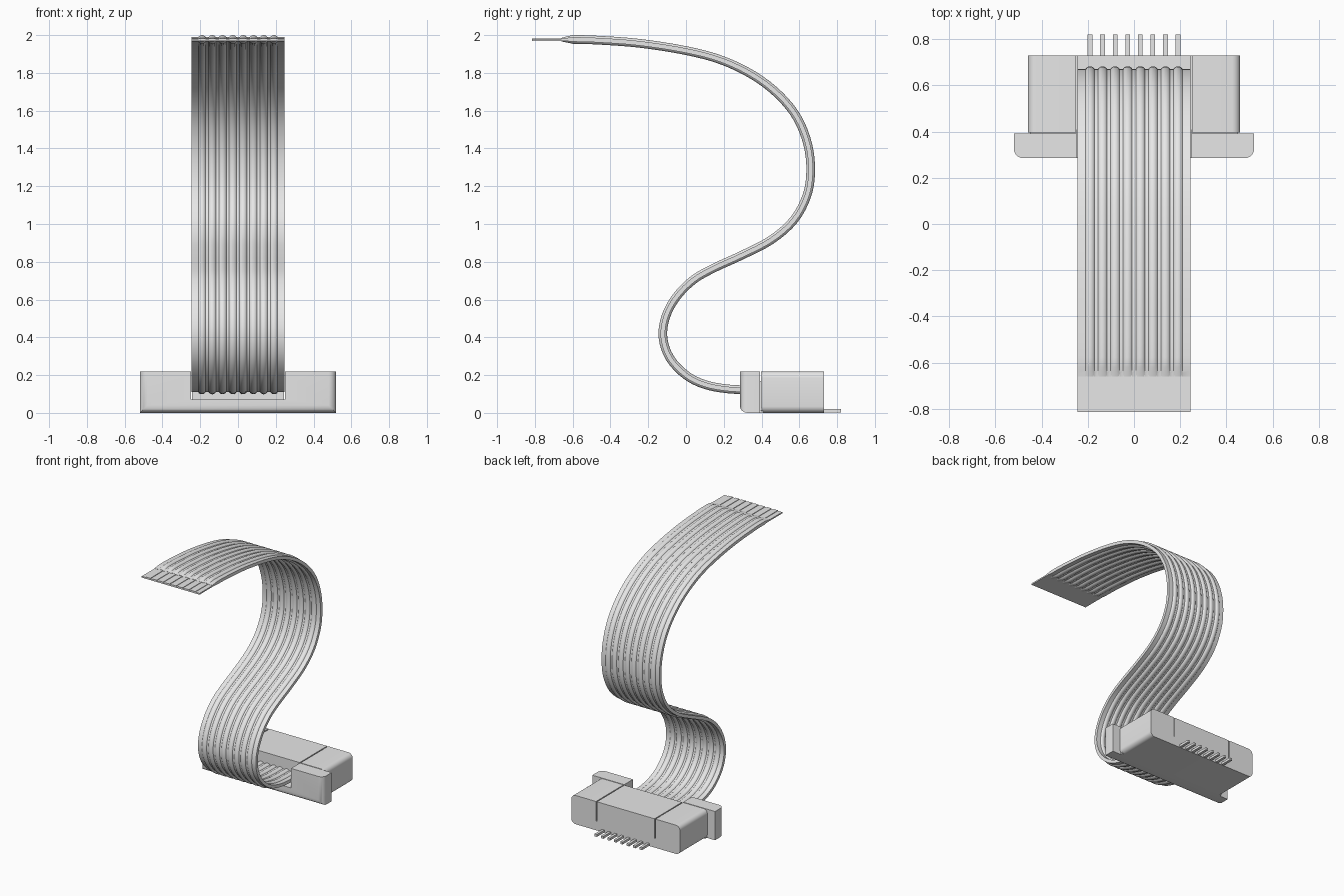
import bpy, bmesh, math
from mathutils import Vector

if "Cube" in bpy.data.objects:
    bpy.data.objects.remove(bpy.data.objects["Cube"], do_unlink=True)

GREY = (0.8, 0.8, 0.8, 1.0)
grey = bpy.data.materials.new("light_grey")
grey.use_nodes = True
grey.diffuse_color = GREY
grey.node_tree.nodes["Principled BSDF"].inputs["Base Color"].default_value = GREY

WIRES = [(i - 3.5) * 0.0545 for i in range(8)]
HALF = 0.245                      # half width of the ribbon


def finish(bm, name, smooth=None):
    bmesh.ops.recalc_face_normals(bm, faces=bm.faces)
    me = bpy.data.meshes.new(name)
    bm.to_mesh(me)
    bm.free()
    me.materials.append(grey)
    ob = bpy.data.objects.new(name, me)
    bpy.context.scene.collection.objects.link(ob)
    if smooth:
        bpy.ops.object.select_all(action='DESELECT')
        bpy.context.view_layer.objects.active = ob
        ob.select_set(True)
        bpy.ops.object.shade_smooth_by_angle(angle=math.radians(smooth))
    return ob


def extrude_y(profile, y0, y1):
    """Solid from an x-z outline, running from y0 to y1."""
    bm = bmesh.new()
    face = bm.faces.new([bm.verts.new((x, y0, z)) for x, z in profile])
    ext = bmesh.ops.extrude_face_region(bm, geom=[face])["geom"]
    moved = [v for v in ext if isinstance(v, bmesh.types.BMVert)]
    bmesh.ops.translate(bm, verts=moved, vec=(0, y1 - y0, 0))
    return bm


def add_box(bm, x0, x1, y0, y1, z0, z1):
    vs = bmesh.ops.create_cube(bm, size=1)["verts"]
    bmesh.ops.scale(bm, verts=vs, vec=(x1 - x0, y1 - y0, z1 - z0))
    bmesh.ops.translate(bm, verts=vs, vec=((x0 + x1) / 2, (y0 + y1) / 2, (z0 + z1) / 2))


def mirrored(half):
    """Complete an outline from its +x half, listed bottom to top."""
    return half + [(-x, z) for x, z in reversed(half)]


def u_profile(half, top):
    return mirrored([(half, 0), (half, top), (0.25, top), (0.25, 0.07)])


# Connector housing: rounded long edges and two slots beside the clamp
R = 0.035
arc = [(R * math.sin(a), R * math.cos(a)) for a in [math.pi / 12 * i for i in range(7)]]
half = [(0.46 - R + s, R - c) for s, c in arc]
half += [(0.46 - R + s, 0.22 - R + c) for s, c in reversed(arc)]
half += [(0.252, 0.22), (0.252, 0.07), (0.244, 0.07), (0.244, 0.22)]
finish(extrude_y(mirrored(half), 0.397, 0.73), "connector_housing", 35)

# Front flange: U shape with rounded outer front corners
bm = extrude_y(u_profile(0.52, 0.22), 0.285, 0.391)
corners = [e for e in bm.edges
           if all(abs(v.co.x) > 0.51 and v.co.y < 0.29 for v in e.verts)]
bmesh.ops.bevel(bm, geom=corners, offset=0.04, segments=6, profile=0.5, affect='EDGES')
finish(bm, "connector_flange", 35)

# Recessed neck joining flange and housing
finish(extrude_y(u_profile(0.45, 0.17), 0.38, 0.41), "connector_neck")

# Solder pins
bm = bmesh.new()
for x in WIRES:
    add_box(bm, x - 0.01, x + 0.01, 0.70, 0.82, 0.002, 0.02)
finish(bm, "solder_pins")

# Ribbon centre line as (y, z)
PATH = [(0.45, 0.122), (0.35, 0.122), (0.22, 0.127), (0.1, 0.15), (0.0, 0.2),
        (-0.085, 0.29), (-0.122, 0.4), (-0.107, 0.51), (-0.05, 0.615),
        (0.04, 0.705), (0.15, 0.768), (0.29, 0.832), (0.45, 0.915),
        (0.57, 1.02), (0.64, 1.15), (0.66, 1.28), (0.645, 1.42), (0.59, 1.56),
        (0.495, 1.68), (0.36, 1.785), (0.19, 1.867), (0.0, 1.918),
        (-0.25, 1.957), (-0.48, 1.974), (-0.6, 1.977), (-0.66, 1.976)]


def spline(pts, steps):
    p = [Vector(q) for q in pts]
    p = [2 * p[0] - p[1]] + p + [2 * p[-1] - p[-2]]
    out = []
    for a, b, c, d in zip(p, p[1:], p[2:], p[3:]):
        for k in range(steps):
            t = k / steps
            out.append(0.5 * (2 * b + (c - a) * t + (2 * a - 5 * b + 4 * c - d) * t * t
                              + (3 * b - a - 3 * c + d) * t ** 3))
    return out + [p[-2]]


# Ribbon section: flat web with a round wire ridge for each conductor
BASE, RAD = 0.012, 0.023
section = [(-HALF, BASE)]
for x in WIRES:
    w = math.sqrt(RAD ** 2 - BASE ** 2)
    for k in range(9):
        d = -w * math.cos(math.pi * k / 8)
        section.append((x + d, math.sqrt(RAD ** 2 - d * d)))
section.append((HALF, BASE))
loop = section + [(x, -h) for x, h in reversed(section)]

bm = bmesh.new()
line = spline(PATH, 4)
rings = []
for i, p in enumerate(line):
    t = (line[min(i + 1, len(line) - 1)] - line[max(i - 1, 0)]).normalized()
    n = Vector((-t.y, t.x))
    # ridges thin out towards the bare end
    s = 1.0
    if p.y > 1.9 and p.x < -0.6:
        s = 1.0 - 0.6 * (-0.6 - p.x) / 0.06
    rings.append([bm.verts.new((x, p.x + n.x * h * s, p.y + n.y * h * s)) for x, h in loop])
m = len(loop)
for a, b in zip(rings, rings[1:]):
    for j in range(m):
        k = (j + 1) % m
        bm.faces.new((a[j], a[k], b[k], b[j]))
bm.faces.new(rings[0])
bm.faces.new(rings[-1])
finish(bm, "ribbon_cable", 40)

# Thin stiffener at the free end with raised contact strips
bm = bmesh.new()
add_box(bm, -HALF, HALF, -0.815, -0.64, 1.969, 1.979)
finish(bm, "end_stiffener")
bm = bmesh.new()
for x in WIRES:
    add_box(bm, x - 0.018, x + 0.018, -0.815, -0.64, 1.976, 1.983)
finish(bm, "contact_strips")
